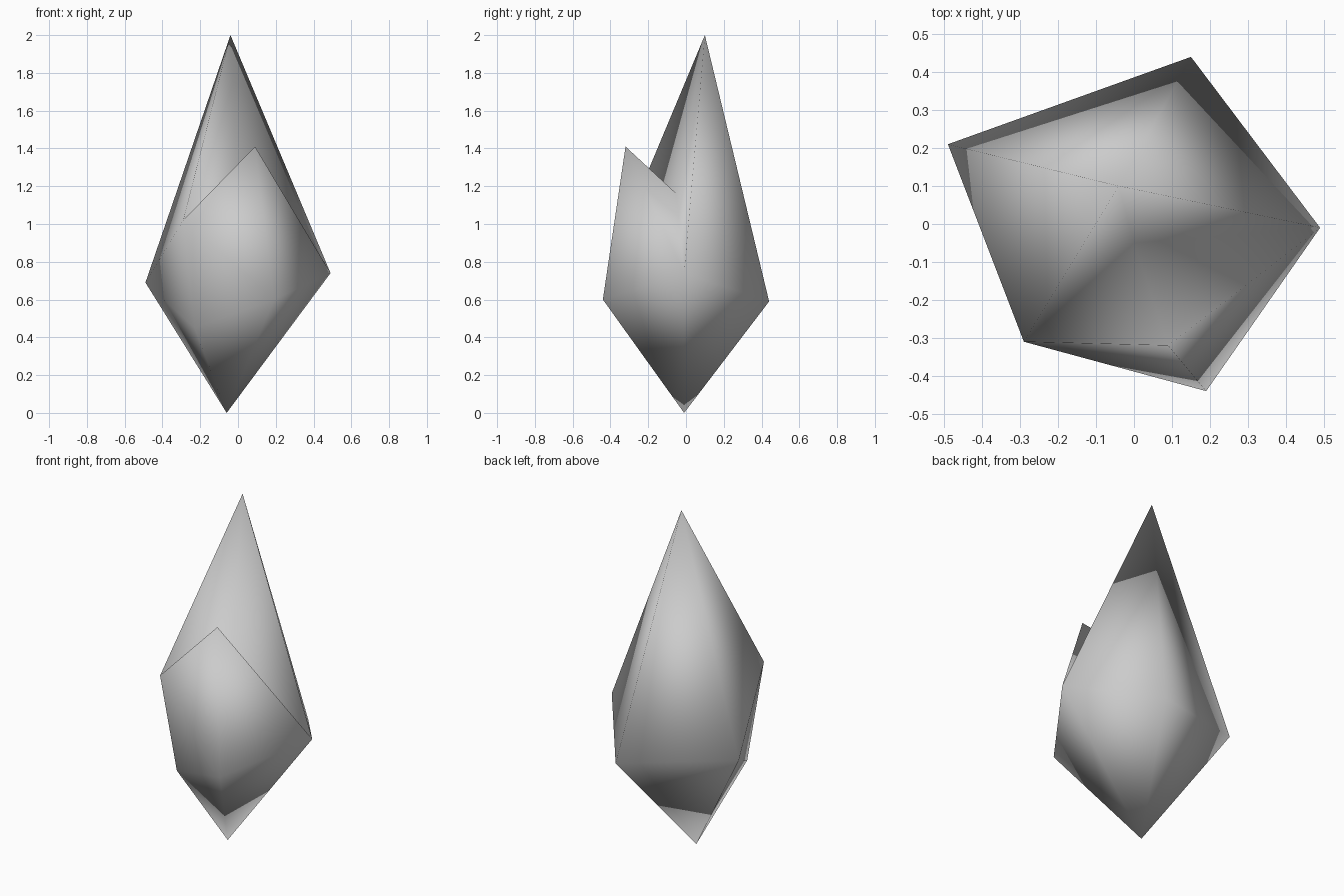
import bpy
import bmesh

cube = bpy.data.objects.get("Cube")
if cube:
    bpy.data.objects.remove(cube, do_unlink=True)

# Single stone colour
stone = bpy.data.materials.new("pale_grey_stone")
stone.use_nodes = True
colour = (0.6, 0.6, 0.6, 1)
stone.diffuse_color = colour
stone.node_tree.nodes["Principled BSDF"].inputs["Base Color"].default_value = colour

bm = bmesh.new()


def point(x, y, z):
    return bm.verts.new((x, y, z))


def fan(centre, rim):
    """Triangles from one corner to each pair of neighbours along a rim."""
    for a, b in zip(rim, rim[1:]):
        bm.faces.new((centre, a, b))


# Tips and notch
base = point(-0.06, -0.01, 0)
peak = point(-0.04, 0.10, 2)
front_tip = point(0.09, -0.32, 1.41)
notch = point(0.0, -0.05, 1.16)

# Girdle
side_a = point(-0.49, 0.21, 0.69)
back = point(0.15, 0.44, 0.59)
side_b = point(0.49, -0.01, 0.74)
front = point(0.19, -0.44, 0.60)
shoulder = point(-0.29, -0.31, 1.02)
under_shoulder = point(-0.23, -0.24, 0.45)

# Lower point, tall spire, short front spire
fan(base, [side_a, back, side_b, front, under_shoulder, side_a])
fan(peak, [notch, side_b, back, side_a, shoulder, notch])
fan(front_tip, [notch, shoulder, front, side_b, notch])

# Facets beneath the shoulder
fan(under_shoulder, [front, shoulder, side_a])

bmesh.ops.recalc_face_normals(bm, faces=bm.faces)
for face in bm.faces:
    face.smooth = True

mesh = bpy.data.meshes.new("crystal_shard")
bm.to_mesh(mesh)
bm.free()
mesh.materials.append(stone)
shard = bpy.data.objects.new("crystal_shard", mesh)
bpy.context.collection.objects.link(shard)
